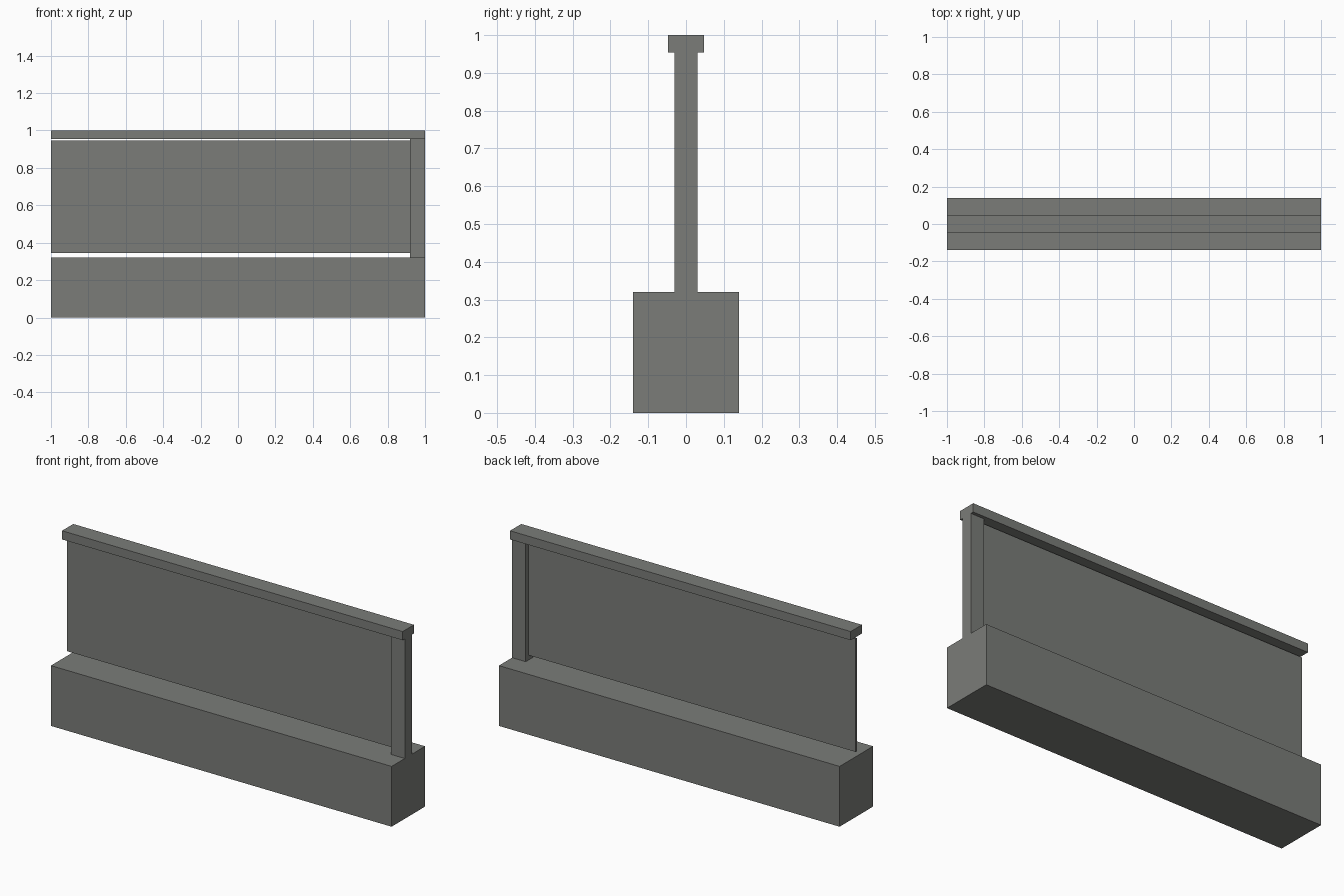
import bpy
import bmesh
from mathutils import Vector

cube = bpy.data.objects.get("Cube")
if cube:
    bpy.data.objects.remove(cube, do_unlink=True)

# Single weathered concrete colour
colour = (0.197, 0.203, 0.19, 1.0)
concrete = bpy.data.materials.new("grey_concrete")
concrete.use_nodes = True
concrete.diffuse_color = colour
concrete.node_tree.nodes["Principled BSDF"].inputs["Base Color"].default_value = colour


def box(name, x, y, z):
    """Box spanning the given (low, high) ranges on each axis."""
    low, high = (Vector(corner) for corner in zip(x, y, z))
    bm = bmesh.new()
    bmesh.ops.create_cube(bm, size=1)
    bmesh.ops.scale(bm, vec=high - low, verts=bm.verts)
    mesh = bpy.data.meshes.new(name)
    bm.to_mesh(mesh)
    bm.free()
    mesh.materials.append(concrete)
    obj = bpy.data.objects.new(name, mesh)
    obj.location = (low + high) / 2
    bpy.context.scene.collection.objects.link(obj)
    return obj


BASE_TOP = 0.32
RAIL_BOTTOM = 0.954
POST_INNER = 0.92

# Heavy plinth
box("base", (-1, 1), (-0.14, 0.14), (0, BASE_TOP))
# Single upright at the left end
box("end_post", (POST_INNER, 1), (-0.03, 0.03), (BASE_TOP, RAIL_BOTTOM))
# Thin panel, clear of base and rail, seated slightly in the post
box("panel", (-1, POST_INNER + 0.01), (-0.005, 0.005), (0.345, 0.946))
# Capping rail
box("top_rail", (-1, 1), (-0.047, 0.047), (RAIL_BOTTOM, 1))
